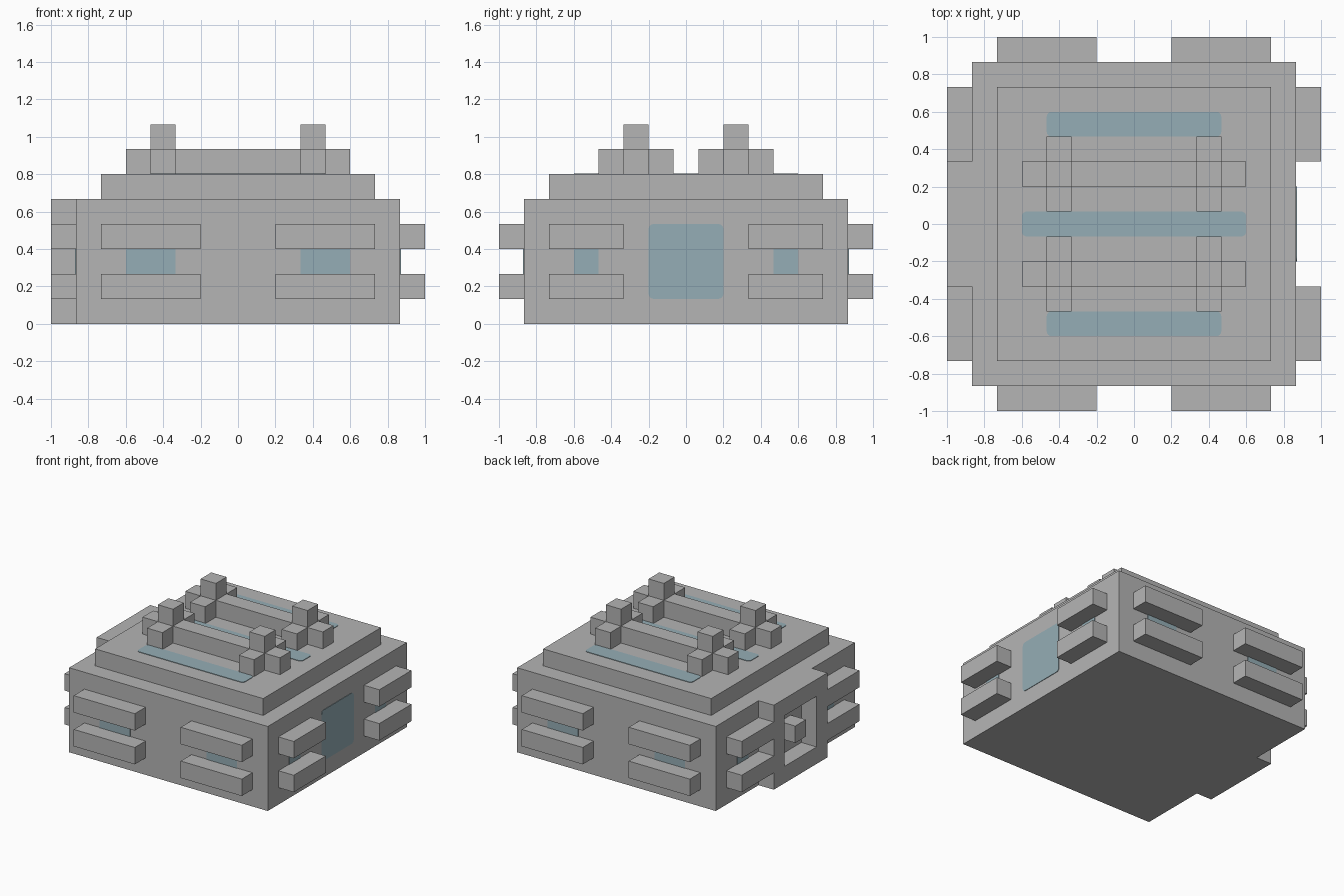
import bpy, bmesh
from mathutils import Vector

U = 2 / 15          # block size
THIN = 0.03         # plate thickness in blocks

if "Cube" in bpy.data.objects:
    bpy.data.objects.remove(bpy.data.objects["Cube"], do_unlink=True)


def make_material(name, color):
    mat = bpy.data.materials.new(name)
    mat.use_nodes = True
    mat.diffuse_color = color
    mat.node_tree.nodes["Principled BSDF"].inputs["Base Color"].default_value = color
    return mat


grey = make_material("hull grey", (0.46, 0.46, 0.46, 1))
teal = make_material("pale teal", (0.30, 0.42, 0.465, 1))


def box_mesh(x, y, z):
    """Box from three (low, high) ranges given in blocks."""
    bm = bmesh.new()
    bmesh.ops.create_cube(bm, size=1)
    ranges = [sorted(r) for r in (x, y, z)]
    for v in bm.verts:
        v.co = Vector([U * (r[0] if c < 0 else r[1]) for c, r in zip(v.co, ranges)])
    return bm


def finish(bm, name, mat):
    mesh = bpy.data.meshes.new(name)
    bm.to_mesh(mesh)
    bm.free()
    mesh.materials.append(mat)
    obj = bpy.data.objects.new(name, mesh)
    bpy.context.collection.objects.link(obj)
    return obj


def box(name, x, y, z, mat=grey):
    return finish(box_mesh(x, y, z), name, mat)


def rounded_plate(name, x, y, z, axis):
    """Thin teal plate whose corners are rounded around the given axis."""
    bm = box_mesh(x, y, z)
    edges = [e for e in bm.edges
             if abs((e.verts[0].co - e.verts[1].co).normalized()[axis]) > 0.9]
    bmesh.ops.bevel(bm, geom=edges, offset=0.2 * U, segments=4, profile=0.5,
                    affect='EDGES')
    return finish(bm, name, teal)


def span(sign, a, b):
    return (sign * a, sign * b)


# Stepped hull
box("hull", (-6.5, 6.5), (-6.5, 6.5), (0, 5))
box("roof_step", (-5.5, 5.5), (-5.5, 5.5), (5, 6))

# Wall bars and the small windows between them
for s in (-1, 1):
    for t in (-1, 1):
        for level in (1, 3):
            box("end_bar", span(t, 1.5, 5.5), span(s, 6.5, 7.5), (level, level + 1))
            box("side_bar", span(s, 6.5, 7.5), span(t, 2.5, 5.5), (level, level + 1))
        box("end_window", span(t, 2.5, 4.5), span(s, 6.5, 6.5 + THIN), (2, 3), teal)
        box("side_window", span(s, 6.5, 6.5 + THIN), span(t, 3.5, 4.5), (2, 3), teal)

# Roof rails with cross blocks, posts and outer light strips
for s in (-1, 1):
    box("roof_rail", (-4.5, 4.5), span(s, 1.5, 2.5), (6, 7))
    for t in (-1, 1):
        box("rail_cross", span(t, 2.5, 3.5), span(s, 0.5, 3.5), (6, 7))
        box("rail_post", span(t, 2.5, 3.5), span(s, 1.5, 2.5), (7, 8))
    rounded_plate("outer_roof_strip", (-3.5, 3.5), span(s, 3.5, 4.5), (6, 6 + THIN), 2)
rounded_plate("centre_roof_strip", (-4.5, 4.5), (-0.5, 0.5), (6, 6 + THIN), 2)

# Large panel on the +x wall
rounded_plate("side_panel", (6.5, 6.5 + THIN), (-1.5, 1.5), (1, 4), 0)

# Door frame on the -x wall: inset the outer face and sink it to the hull
bm = box_mesh((-7.5, -6.5), (-2.5, 2.5), (0, 5))
bm.normal_update()
outer = min(bm.faces, key=lambda f: f.normal.x)
back = max(bm.faces, key=lambda f: f.normal.x)
bmesh.ops.inset_region(bm, faces=[outer], thickness=U, use_even_offset=True)
bmesh.ops.inset_region(bm, faces=[outer], thickness=0, depth=-U)
bmesh.ops.delete(bm, geom=[outer, back], context='FACES_ONLY')
finish(bm, "door_frame", grey)
box("door_block", (-7.5, -6.5), (-0.5, 0.5), (2, 3))
